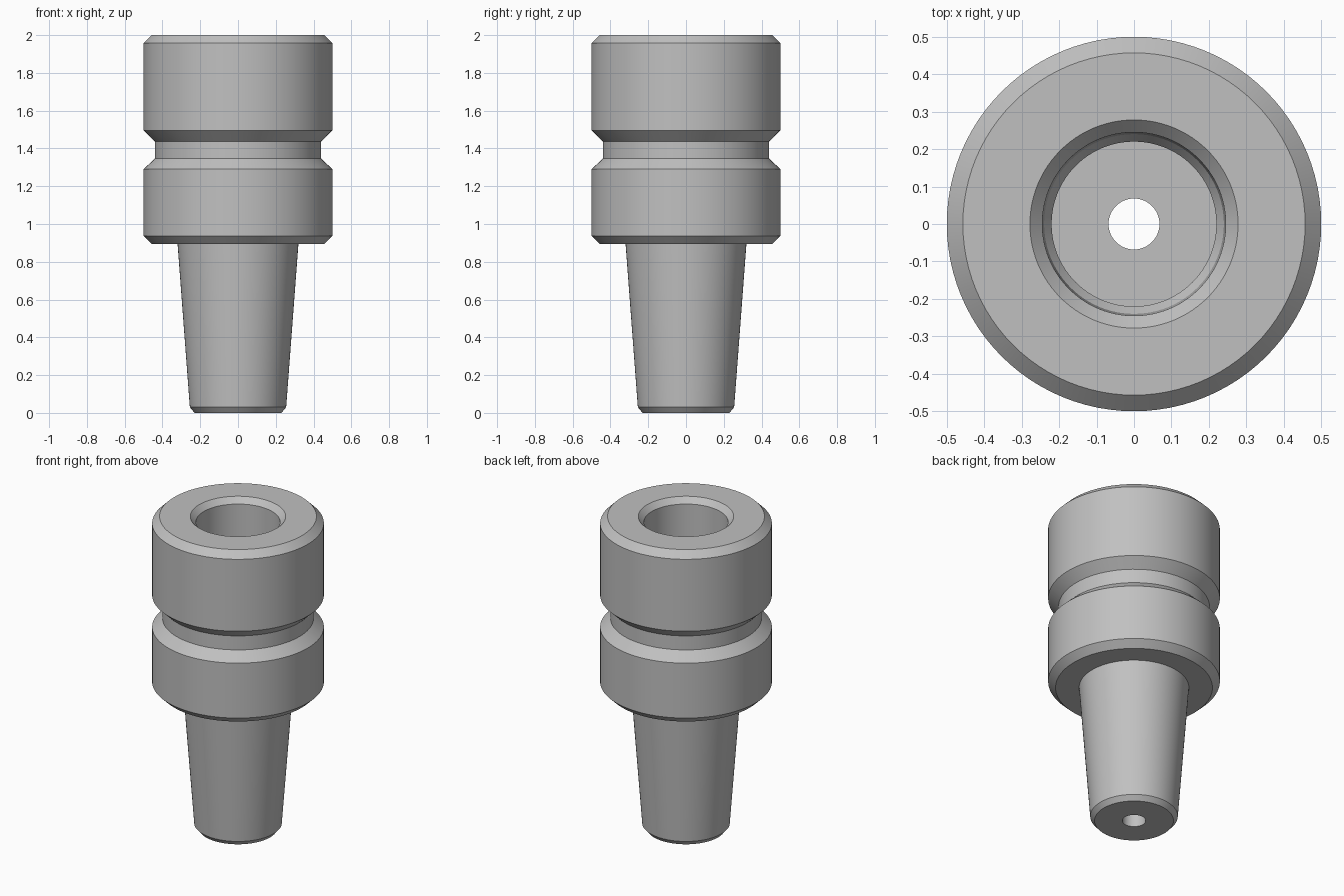
import bpy
import bmesh
import math

if "Cube" in bpy.data.objects:
    bpy.data.objects.remove(bpy.data.objects["Cube"])

SEGMENTS = 96

steel = bpy.data.materials.new("grey steel")
steel.use_nodes = True
colour = (0.53, 0.53, 0.53, 1)
steel.diffuse_color = colour
steel.node_tree.nodes["Principled BSDF"].inputs["Base Color"].default_value = colour


def lathe(name, profile, material):
    """Spin a closed (radius, height) profile around z."""
    bm = bmesh.new()
    rings = []
    for r, z in profile:
        rings.append([bm.verts.new((r * math.cos(a), r * math.sin(a), z))
                      for a in (math.tau * i / SEGMENTS for i in range(SEGMENTS))])
    for k, ring in enumerate(rings):
        after = rings[(k + 1) % len(rings)]
        for i in range(SEGMENTS):
            j = (i + 1) % SEGMENTS
            bm.faces.new((ring[i], ring[j], after[j], after[i]))
    bmesh.ops.recalc_face_normals(bm, faces=bm.faces)
    mesh = bpy.data.meshes.new(name)
    bm.to_mesh(mesh)
    bm.free()
    mesh.materials.append(material)
    obj = bpy.data.objects.new(name, mesh)
    bpy.context.collection.objects.link(obj)
    bpy.ops.object.select_all(action='DESELECT')
    obj.select_set(True)
    bpy.context.view_layer.objects.active = obj
    bpy.ops.object.shade_smooth_by_angle(angle=math.radians(20))
    return obj


# Tapered shank with a chamfered foot
shank = [(0.23, 0), (0.255, 0.03), (0.32, 0.895)]
# Collar with chamfered rims and a gripper groove
collar = [(0.457, 0.895), (0.5, 0.937), (0.5, 1.29), (0.44, 1.347),
          (0.44, 1.437), (0.5, 1.495), (0.5, 1.957), (0.457, 2)]
# Stepped bore, then the narrow through hole
bore = [(0.278, 2), (0.245, 1.965), (0.24, 1.2), (0.22, 1.17),
        (0.22, 0.9), (0.068, 0.9), (0.068, 0)]

lathe("tool_holder_body", shank + collar + bore, steel)
